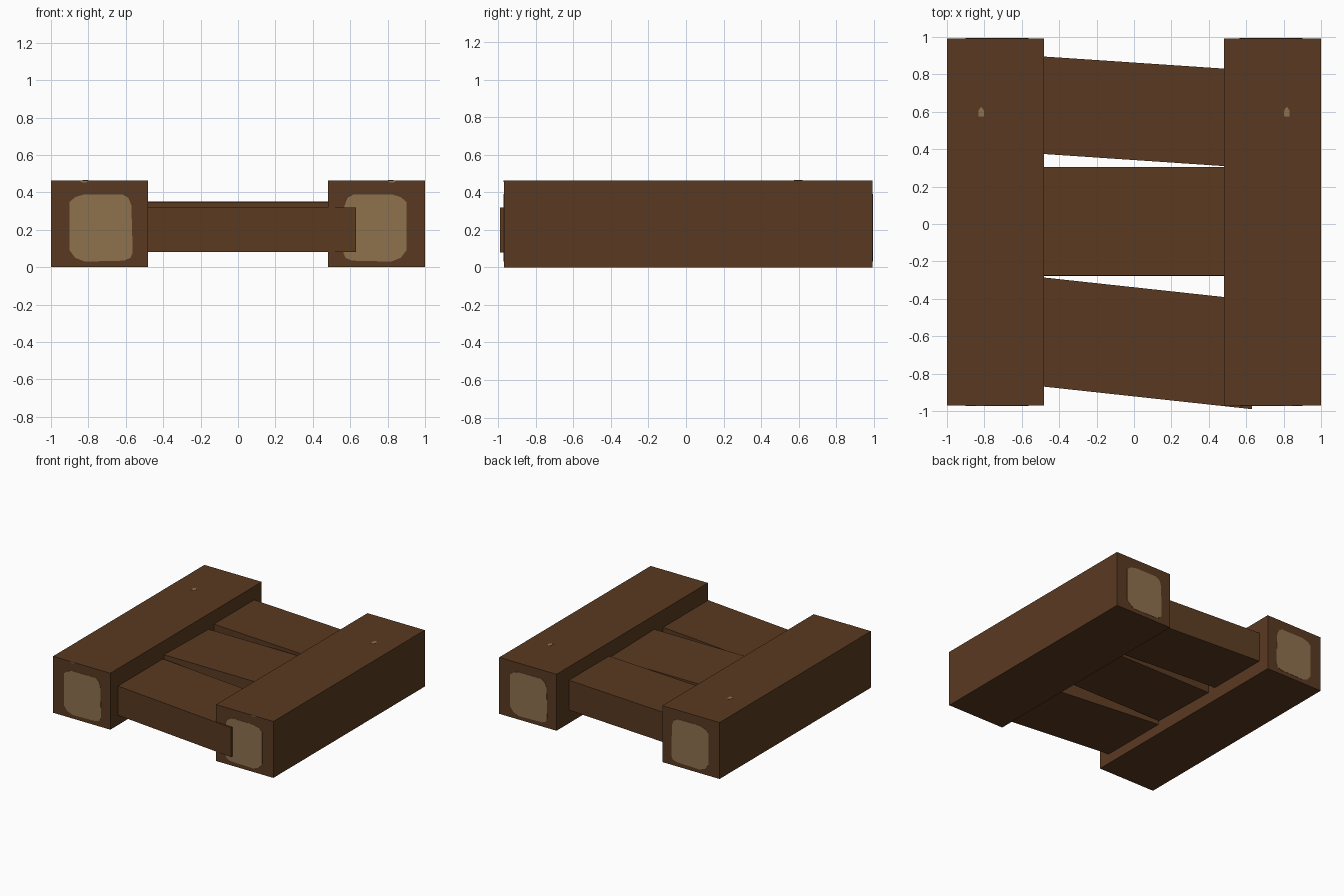
import bpy, bmesh
from mathutils import Matrix, Vector

if "Cube" in bpy.data.objects:
    bpy.data.objects.remove(bpy.data.objects["Cube"])


def material(name, rgb):
    m = bpy.data.materials.new(name)
    m.diffuse_color = (*rgb, 1)
    m.use_nodes = True
    m.node_tree.nodes["Principled BSDF"].inputs["Base Color"].default_value = m.diffuse_color
    return m


BROWN = material("brown_wood", (0.102, 0.042, 0.0152))
CUT = material("pale_cut_wood", (0.275, 0.168, 0.076))


def finish(name, bm, mat):
    bmesh.ops.recalc_face_normals(bm, faces=bm.faces)
    me = bpy.data.meshes.new(name)
    bm.to_mesh(me)
    bm.free()
    me.materials.append(mat)
    ob = bpy.data.objects.new(name, me)
    bpy.context.collection.objects.link(ob)
    return ob


def box(name, center, size, mat, yaw=0, tilt=0):
    bm = bmesh.new()
    bmesh.ops.create_cube(bm, size=1)
    bm.transform(Matrix.Translation(center) @ Matrix.Rotation(yaw, 4, 'Z')
                 @ Matrix.Rotation(tilt, 4, 'X') @ Matrix.Diagonal((*size, 1)))
    return finish(name, bm, mat)


def plate(name, points, offset, mat):
    # thin slab extruded from a flat outline
    bm = bmesh.new()
    face = bm.faces.new([bm.verts.new(p) for p in points])
    ext = bmesh.ops.extrude_face_region(bm, geom=[face])
    verts = [g for g in ext["geom"] if isinstance(g, bmesh.types.BMVert)]
    bmesh.ops.translate(bm, verts=verts, vec=Vector(offset))
    return finish(name, bm, mat)


FRONT, BACK, TOP = -0.97, 0.993, 0.463

# rounded pale patch on the beam ends, as (distance from centre, height)
PATCH = [(0.82, 0.39), (0.62, 0.39), (0.585, 0.37), (0.57, 0.33), (0.563, 0.08),
         (0.575, 0.05), (0.61, 0.035), (0.82, 0.03), (0.87, 0.05), (0.90, 0.09),
         (0.90, 0.35), (0.87, 0.375)]
# small worn spot on the beam top, as (distance from centre, depth)
SPOT = [(0.802, 0.575), (0.802, 0.605), (0.812, 0.622), (0.822, 0.622),
        (0.832, 0.605), (0.832, 0.575)]

for side, s in (("left", -1), ("right", 1)):
    # side beams
    box(f"{side}_beam", (s * 0.74, (FRONT + BACK) / 2, TOP / 2),
        (0.52, BACK - FRONT, TOP), BROWN)
    # pale cut ends
    for end, y, d in (("front", FRONT, -0.002), ("back", BACK, 0.002)):
        plate(f"{side}_{end}_cut_end", [(s * x, y, z) for x, z in PATCH],
              (0, d, 0), CUT)
    # worn spot on top and worn nick at the front edge
    plate(f"{side}_top_spot", [(s * x, y, TOP) for x, y in SPOT],
          (0, 0, 0.002), CUT)
    nick = [(0.80, TOP), (0.845, TOP), (0.835, TOP - 0.009), (0.81, TOP - 0.009)]
    plate(f"{side}_edge_nick", [(s * x, FRONT, z) for x, z in nick],
          (0, -0.002, 0), CUT)

# loosely set cross slats
box("front_slat", (0, -0.63, 0.20), (1.33, 0.58, 0.24), BROWN, yaw=-0.108)
box("middle_slat", (0, 0.013, 0.223), (1.33, 0.58, 0.24), BROWN, tilt=-0.02)
box("rear_slat", (0, 0.6025, 0.23), (1.33, 0.52, 0.245), BROWN, yaw=-0.067)
